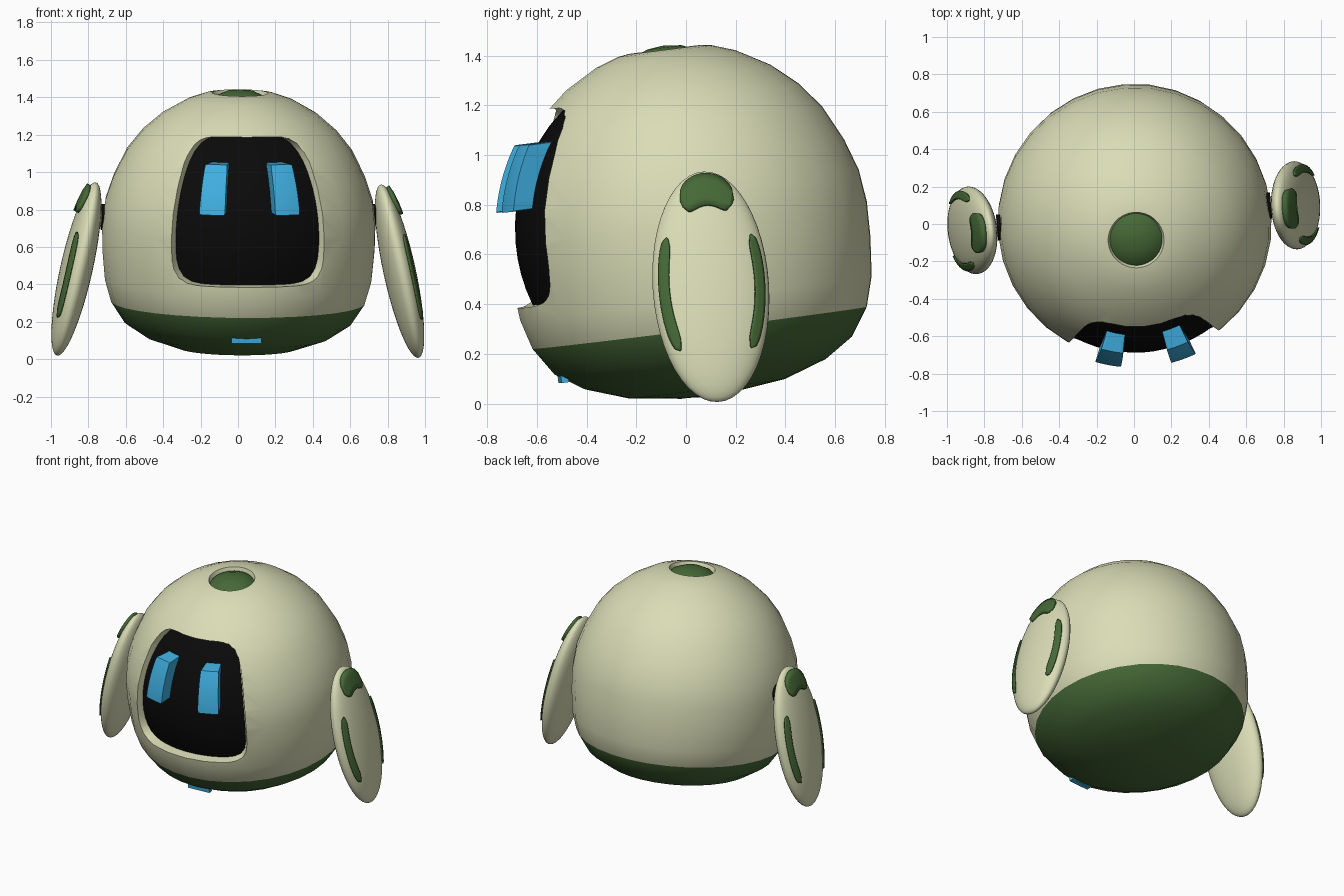
import bpy, bmesh
from math import sin, cos, radians, sqrt, pi
from mathutils import Matrix, Vector

if "Cube" in bpy.data.objects:
    bpy.data.objects.remove(bpy.data.objects["Cube"])


def material(name, rgb):
    m = bpy.data.materials.new(name)
    m.use_nodes = True
    m.diffuse_color = (*rgb, 1)
    bsdf = m.node_tree.nodes["Principled BSDF"]
    bsdf.inputs["Base Color"].default_value = (*rgb, 1)
    bsdf.inputs["Roughness"].default_value = 0.6
    return m


CREAM = material("cream", (0.70, 0.72, 0.47))
GREEN = material("dark green", (0.06, 0.14, 0.037))
BLACK = material("black", (0.003, 0.003, 0.003))
BLUE = material("sky blue", (0.05, 0.43, 0.75))

YAW = Matrix.Rotation(radians(4.6), 4, 'Z')
# body frame: leans forward, origin at the seam between shell and base
BODY = Matrix.Translation((0, 0.055, 0.305)) @ YAW @ Matrix.Rotation(radians(7.2), 4, 'X')


def finish(obj, angle=35):
    bpy.ops.object.select_all(action='DESELECT')
    obj.select_set(True)
    bpy.context.view_layer.objects.active = obj
    bpy.ops.object.shade_smooth_by_angle(angle=radians(angle))


def make(name, bm, mats, frame):
    bmesh.ops.recalc_face_normals(bm, faces=bm.faces)
    mesh = bpy.data.meshes.new(name)
    bm.to_mesh(mesh)
    bm.free()
    for m in mats:
        mesh.materials.append(m)
    obj = bpy.data.objects.new(name, mesh)
    obj.matrix_world = frame
    bpy.context.collection.objects.link(obj)
    return obj


def loft(rings):
    """Skin closed rings of points; a one-point ring is a pole."""
    bm = bmesh.new()
    rows = [[bm.verts.new(p) for p in ring] for ring in rings]
    for a, b in zip(rows, rows[1:]):
        n = max(len(a), len(b))
        for i in range(n):
            j = (i + 1) % n
            if len(a) == 1:
                bm.faces.new((a[0], b[i], b[j]))
            elif len(b) == 1:
                bm.faces.new((a[i], a[j], b[0]))
            else:
                bm.faces.new((a[i], a[j], b[j], b[i]))
    return bm


def lathe(profile, sides=32):
    rings = []
    for r, h in profile:
        n = sides if r > 0 else 1
        rings.append([(r * cos(2 * pi * i / n), r * sin(2 * pi * i / n), h) for i in range(n)])
    return loft(rings)


def curved_slab(lon, half_lon, low, high, r_in, r_out, power, size=1.0):
    """Rounded panel wrapped round the front of the body sphere."""
    n, mid, half = 64, (low + high) / 2, (high - low) / 2

    def ring(s, radius):
        pts = []
        for i in range(n if s else 1):
            c, d = cos(2 * pi * i / n), sin(2 * pi * i / n)
            k = s * size / (abs(c) ** power + abs(d) ** power) ** (1 / power)
            a, h = radians(lon + half_lon * k * c), mid + half * k * d
            r = sqrt(radius ** 2 - (h - 0.4) ** 2)
            pts.append((r * sin(a), -r * cos(a), h))
        return pts

    steps = [i / 6 for i in range(7)]
    return loft([ring(s, r_in) for s in steps] + [ring(s, r_out) for s in reversed(steps)])


# Body: turned shell with a green base and a green button in the crown
profile = [(0, -0.28), (0.11, -0.272), (0.317, -0.247), (0.49, -0.188), (0.606, -0.112),
           (0.68, 0), (0.715, 0.12), (0.73, 0.28), (0.733, 0.42), (0.717, 0.55),
           (0.673, 0.68), (0.603, 0.82), (0.52, 0.925), (0.415, 1.015), (0.283, 1.09),
           (0.19, 1.122), (0.15, 1.128), (0.14, 1.10), (0.13, 1.11), (0.07, 1.137), (0, 1.145)]
bm = lathe(profile)
for f in bm.faces:
    c = f.calc_center_median()
    f.material_index = int(c.z < 0 or (c.z > 1 and c.xy.length < 0.138))
body = make("body", bm, [CREAM, GREEN], BODY)

# Face recess cut into the shell
WINDOW = dict(lon=0, half_lon=34, low=0.17, high=0.95)
cutter = make("recess_cutter", curved_slab(**WINDOW, r_in=0.65, r_out=0.95, power=7), [CREAM], BODY)
cutter.hide_render = True
bpy.context.view_layer.update()
cut = body.modifiers.new("recess", 'BOOLEAN')
cut.operation, cut.solver, cut.object = 'DIFFERENCE', 'EXACT', cutter
bpy.context.view_layer.objects.active = body
bpy.ops.object.modifier_apply(modifier=cut.name)
bpy.data.objects.remove(cutter)
finish(body)

# Screen and eyes
screen = make("screen", curved_slab(**WINDOW, r_in=0.64, r_out=0.693, power=7, size=0.99), [BLACK], BODY)
finish(screen)
for side, label in ((1, "left"), (-1, "right")):
    eye = make(label + "_eye", curved_slab(15.6 * side, 5.3, 0.56, 0.82, 0.675, 0.775, 30), [BLUE], BODY)
    finish(eye)

# Thin light bar under the chin
bm = bmesh.new()
bmesh.ops.create_cube(bm, size=1, matrix=Matrix.Translation((0.0, -0.572, -0.135))
                      @ Matrix.Diagonal((0.16, 0.03, 0.03, 1)))
make("chin_light", bm, [BLUE], BODY)

# Arms: flattened ellipsoids with green inlays on the outer face
ARM = Vector((0.085, 0.235, 0.475))


def arm_inlay(name, side, frame, start, end, inner, outer, thick):
    bm = bmesh.new()
    rows = []
    for i in range(17):
        t = i / 16
        a = radians(start + (end - start) * t)
        taper = sqrt(max(1 - (2 * t - 1) ** 6, 0.02))
        row = []
        for w in (-1, -0.5, 0, 0.5, 1):
            rho = (inner + outer) / 2 + w * taper * (outer - inner) / 2
            row.append(bm.verts.new((side * (ARM.x * sqrt(1 - rho ** 2) + 0.005),
                                     ARM.y * rho * cos(a) * 1.01, ARM.z * rho * sin(a) * 1.01)))
        rows.append(row)
    for a, b in zip(rows, rows[1:]):
        for i in range(4):
            bm.faces.new((a[i], a[i + 1], b[i + 1], b[i]))
    obj = make(name, bm, [GREEN], frame)
    solid = obj.modifiers.new("thickness", 'SOLIDIFY')
    solid.thickness, solid.offset = thick, 0
    finish(obj)


for side, label in ((1, "left"), (-1, "right")):
    frame = (Matrix.Translation((side * 0.864, 0.033 + side * 0.067, 0.476 - side * 0.006)) @ YAW
             @ Matrix.Rotation(radians(-12.5 * side), 4, 'Y') @ Matrix.Rotation(radians(2.5), 4, 'X'))
    bm = bmesh.new()
    bmesh.ops.create_uvsphere(bm, u_segments=40, v_segments=24, radius=1,
                              matrix=Matrix.Diagonal((*ARM, 1)))
    finish(make(label + "_arm", bm, [CREAM], frame), 60)
    arm_inlay(label + "_arm_cap", side, frame, 58, 122, 0.67, 0.95, 0.025)
    arm_inlay(label + "_arm_back_stripe", side, frame, -43, 30, 0.73, 0.90, 0.009)
    arm_inlay(label + "_arm_front_stripe", side, frame, 150, 223, 0.73, 0.90, 0.009)

    # Shoulder: dark socket and a pin into the arm
    for part, mat, radius, x, length in (("socket", BLACK, 0.07, 0.715, 0.04),
                                         ("pin", CREAM, 0.045, 0.74, 0.12)):
        bm = bmesh.new()
        bmesh.ops.create_cone(bm, cap_ends=True, segments=24, radius1=radius, radius2=radius, depth=length)
        place = (Matrix.Translation((0, 0.04, 0.76)) @ YAW @ Matrix.Translation((side * x, 0, 0))
                 @ Matrix.Rotation(pi / 2, 4, 'Y'))
        finish(make(label + "_shoulder_" + part, bm, [mat], place))
